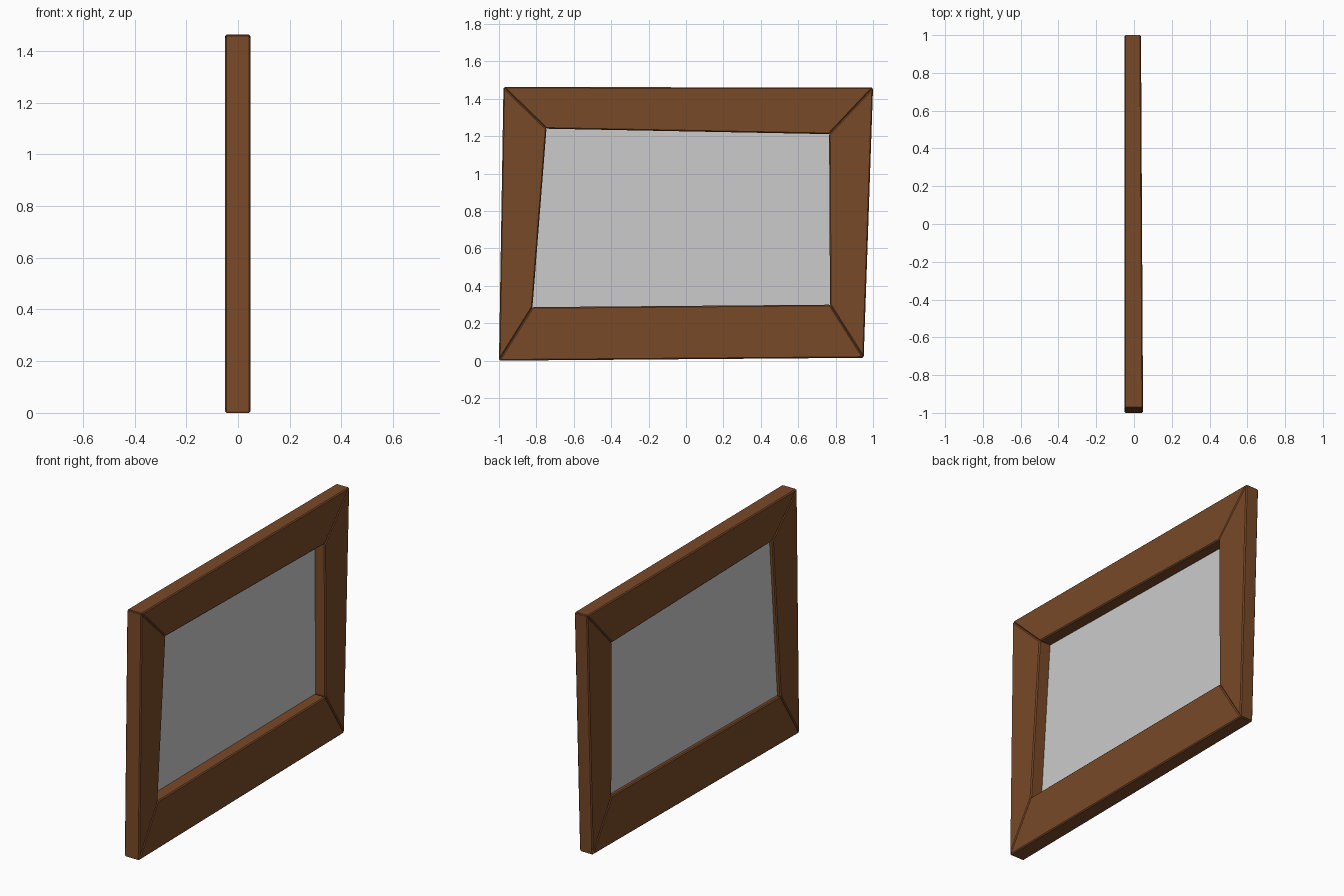
import bpy, bmesh

if "Cube" in bpy.data.objects:
    bpy.data.objects.remove(bpy.data.objects["Cube"])

# Crooked outer and inner outlines (y, z), in order around the frame
OUTER = [(-1.0, 0.0), (0.95, 0.015), (1.0, 1.46), (-0.976, 1.463)]
INNER = [(-0.821, 0.286), (0.770, 0.299), (0.765, 1.211), (-0.746, 1.240)]
BACK_X = -0.05
PANE_X = -0.028

wood = bpy.data.materials.new("brown_wood")
wood.diffuse_color = (0.19, 0.067, 0.021, 1)
wood.use_nodes = True
wood.node_tree.nodes["Principled BSDF"].inputs["Base Color"].default_value = wood.diffuse_color


def front_x(y):
    # The frame gets slightly thinner towards +y
    return 0.0425 - 0.0055 * y


def make_object(name, bm):
    bmesh.ops.recalc_face_normals(bm, faces=bm.faces)
    mesh = bpy.data.meshes.new(name)
    bm.to_mesh(mesh)
    bm.free()
    ob = bpy.data.objects.new(name, mesh)
    bpy.context.collection.objects.link(ob)
    return ob


def rail(name, i):
    # Mitred board between corner i and the next corner
    j = (i + 1) % 4
    profile = [OUTER[i], OUTER[j], INNER[j], INNER[i]]
    bm = bmesh.new()
    back = [bm.verts.new((BACK_X, y, z)) for y, z in profile]
    front = [bm.verts.new((front_x(y), y, z)) for y, z in profile]
    bm.faces.new(back)
    bm.faces.new(front)
    for a in range(4):
        b = (a + 1) % 4
        bm.faces.new((back[a], back[b], front[b], front[a]))
    ob = make_object(name, bm)
    ob.data.materials.append(wood)
    # Chamfer so the mitre joints read as fine grooves
    bevel = ob.modifiers.new("chamfer", 'BEVEL')
    bevel.width = 0.006
    bevel.segments = 1
    bevel.limit_method = 'ANGLE'


for i, name in enumerate(("bottom_rail", "right_rail", "top_rail", "left_rail")):
    rail(name, i)

# Pane, tucked a little into the rails
bm = bmesh.new()
cy = sum(p[0] for p in INNER) / 4
cz = sum(p[1] for p in INNER) / 4
bm.faces.new([bm.verts.new((PANE_X, cy + (y - cy) * 1.01, cz + (z - cz) * 1.01))
              for y, z in INNER])
make_object("pane", bm)
